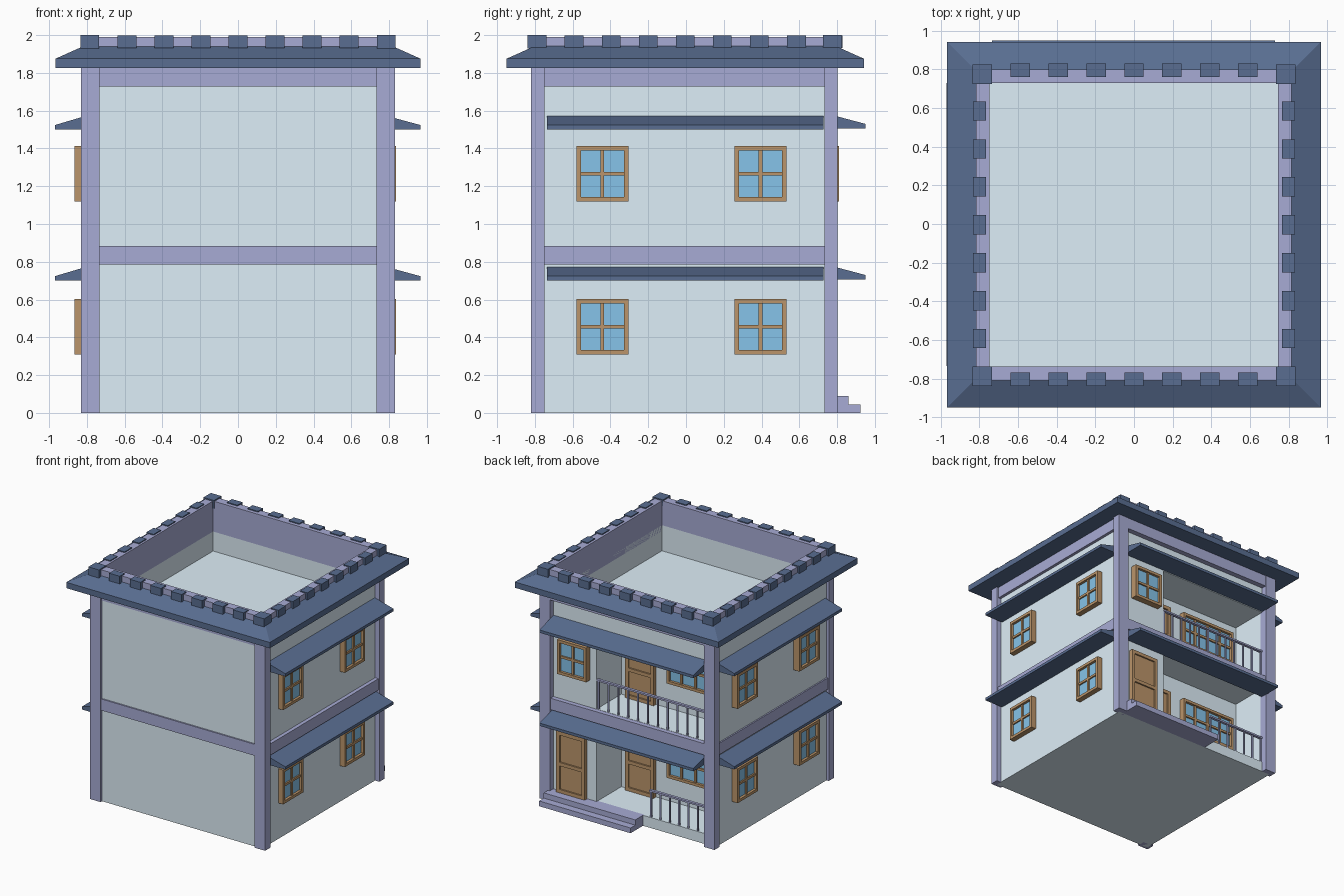
import bpy, bmesh

if "Cube" in bpy.data.objects:
    bpy.data.objects.remove(bpy.data.objects["Cube"])


def material(name, rgb):
    m = bpy.data.materials.new(name)
    m.diffuse_color = (*rgb, 1)
    m.use_nodes = True
    m.node_tree.nodes["Principled BSDF"].inputs["Base Color"].default_value = m.diffuse_color
    return m


WALL = material("wall", (0.73, 0.86, 0.94))
TRIM = material("trim", (0.39, 0.41, 0.66))
ROOF = material("roof", (0.10, 0.155, 0.285))
WOOD = material("wood", (0.50, 0.30, 0.145))
GLASS = material("glass", (0.24, 0.55, 0.82))


def finish(name, bm, mat):
    bmesh.ops.recalc_face_normals(bm, faces=bm.faces)
    me = bpy.data.meshes.new(name)
    bm.to_mesh(me)
    bm.free()
    me.materials.append(mat)
    ob = bpy.data.objects.new(name, me)
    bpy.context.collection.objects.link(ob)
    return ob


def boxes(name, mat, items):
    """One object from boxes given as (x0, x1, y0, y1, z0, z1)."""
    bm = bmesh.new()
    for b in items:
        vs = bmesh.ops.create_cube(bm, size=1)["verts"]
        for v in vs:
            for i in range(3):
                v.co[i] = (b[2 * i] + b[2 * i + 1]) / 2 + v.co[i] * (b[2 * i + 1] - b[2 * i])
    return finish(name, bm, mat)


def on_wall(face, plane, u0, u1, d0, d1, z0, z1):
    """Box on a wall: u along the wall, d outwards from its plane."""
    s = -1 if face == "left" else 1
    a, b = sorted((plane + s * d0, plane + s * d1))
    return (u0, u1, a, b, z0, z1) if face == "back" else (a, b, u0, u1, z0, z1)


def ring(x0, x1, y0, y1, t, z0, z1):
    """Four boxes around a rectangle, thickness t inwards."""
    return [(x0, x1, y0, y0 + t, z0, z1), (x0, x1, y1 - t, y1, z0, z1),
            (x0, x0 + t, y0 + t, y1 - t, z0, z1), (x1 - t, x1, y0 + t, y1 - t, z0, z1)]


def window(name, face, plane, u, z0, width=0.276, cols=2, depth=0.055):
    height = 0.295
    u0, u1, z1, f = u - width / 2, u + width / 2, z0 + height, 0.024
    parts = [(u0, u0 + f, depth, z0, z1), (u1 - f, u1, depth, z0, z1),
             (u0 + f, u1 - f, depth, z0, z0 + f), (u0 + f, u1 - f, depth, z1 - f, z1)]
    zm, bar = (z0 + z1) / 2, depth - 0.01
    parts.append((u0 + f, u1 - f, bar, zm - 0.01, zm + 0.01))
    for i in range(1, cols):
        c = u0 + width * i / cols
        parts.append((c - 0.01, c + 0.01, bar + 0.0002, z0 + f, z1 - f))
    boxes(name + "_frame", WOOD,
          [on_wall(face, plane, a, b, -0.01, d, c, e) for a, b, d, c, e in parts])
    boxes(name + "_glass", GLASS,
          [on_wall(face, plane, u0 + f, u1 - f, -0.01, depth - 0.022, z0 + f, z1 - f)])


def door(name, plane, u0, u1, z0, height=0.525):
    z1, f, zm = z0 + height, 0.03, z0 + height * 0.47
    parts = [(u0, u0 + f, 0.035, z0, z1), (u1 - f, u1, 0.035, z0, z1),
             (u0 + f, u1 - f, 0.035, z0, z0 + f), (u0 + f, u1 - f, 0.035, z1 - f, z1),
             (u0 + f, u1 - f, 0.035, zm - f / 2, zm + f / 2),
             (u0 + f, u1 - f, 0.022, z0 + f, z1 - f)]
    boxes(name, WOOD,
          [on_wall("back", plane, a, b, -0.01, d, c, e) for a, b, d, c, e in parts])


def awning(name, face, plane, reach, half, z):
    """Wedge with a short front fascia, flat underneath."""
    prof = [(plane, z), (reach, z), (reach, z + 0.024), (plane, z + 0.077)]
    bm = bmesh.new()
    rows = []
    for u in (-half, half - 0.006):
        rows.append([bm.verts.new((u, d, h) if face == "back" else (d, u, h)) for d, h in prof])
    for r in rows:
        bm.faces.new(r)
    for i in range(4):
        j = (i + 1) % 4
        bm.faces.new((rows[0][i], rows[0][j], rows[1][j], rows[1][i]))
    finish(name, bm, ROOF)


def railing(name, x0, x1, z0, top, n):
    y = 0.745
    items = [(x0, x1, y - 0.012, y + 0.012, top - 0.015, top)]
    for i in range(n):
        c = x0 + 0.012 + (x1 - x0 - 0.024) * i / (n - 1)
        items.append((c - 0.006, c + 0.006, y - 0.006, y + 0.006, z0 - 0.005, top - 0.01))
    boxes(name, TRIM, items)


# House body with two porch recesses and a sunken roof terrace
BACK, PORCH, RIGHT, LEFT = 0.755, 0.42, 0.79, -0.81
body = boxes("house_body", WALL, [(LEFT, RIGHT, -0.80, BACK, 0, 1.78)])
cuts = [(-0.732, 0.32, PORCH, 1.0, 0.09, 0.78),
        (-0.732, 0.32, PORCH, 1.0, 0.885, 1.50),
        (-0.748, 0.745, -0.738, 0.731, 1.56, 2.2)]
for c in cuts:
    cutter = boxes("cutter", WALL, [c])
    cutter.hide_render = True
    mod = body.modifiers.new("cut", "BOOLEAN")
    mod.operation, mod.solver, mod.object = "DIFFERENCE", "EXACT", cutter
    bpy.context.view_layer.objects.active = body
    bpy.ops.object.modifier_apply(modifier=mod.name)
    bpy.data.objects.remove(cutter)

# Corner columns, floor beam and parapet
boxes("corner_columns", TRIM, [(x, x + 0.1, y, y + 0.07, 0, 1.84)
                               for x in (-0.832, 0.732) for y in (-0.82, 0.732)])
boxes("floor_beam", TRIM, ring(-0.822, 0.822, -0.812, 0.795, 0.06, 0.785, 0.883))
boxes("parapet", TRIM, ring(-0.818, 0.815, -0.808, 0.80, 0.07, 1.728, 1.99))

# Main eaves: hipped ring
bm = bmesh.new()
loops = [[bm.verts.new((sx * x, sy * y - 0.004, z)) for sx, sy in ((-1, -1), (1, -1), (1, 1), (-1, 1))]
         for x, y, z in ((0.81, 0.79, 1.825), (0.967, 0.946, 1.825),
                         (0.967, 0.946, 1.875), (0.81, 0.79, 1.945))]
for k in range(4):
    for i in range(4):
        j = (i + 1) % 4
        a, b = loops[k], loops[(k + 1) % 4]
        bm.faces.new((a[i], a[j], b[j], b[i]))
finish("main_eaves", bm, ROOF)

# Battlement blocks along the parapet
blocks = [(x - 0.05, x + 0.05, y - 0.05, y + 0.05, 1.93, 2.0)
          for x in (-0.785, 0.785) for y in (-0.788, 0.774)]
for i in range(-3, 4):
    c = i * 0.196
    for s in (-1, 1):
        o = s * 0.799
        oy = o - 0.004
        blocks.append((c - 0.05, c + 0.05, oy - 0.034, oy + 0.034, 1.932, 1.998))
        blocks.append((o - 0.034, o + 0.034, c - 0.054, c + 0.046, 1.932, 1.998))
boxes("battlements", ROOF, blocks)

# Awnings and windows on each storey
for floor, za, zw in (("lower", 0.70, 0.308), ("upper", 1.50, 1.118)):
    awning(floor + "_left_awning", "left", -0.79, -0.969, 0.735, za)
    awning(floor + "_right_awning", "right", 0.77, 0.965, 0.735, za)
    awning(floor + "_back_awning", "back", 0.75, 0.95, 0.735, za + 0.006)
    for side, plane, depth in (("left", LEFT, 0.055), ("right", RIGHT, 0.046)):
        for tag, u in (("front", -0.443), ("rear", 0.395)):
            window(f"{floor}_{side}_{tag}_window", side, plane, u, zw, depth=depth)
    window(floor + "_porch_window", "back", PORCH, -0.405, zw, 0.53, 4, 0.045)

# Bay window and doors
window("bay_window", "back", BACK, 0.52, 1.118)
door("bay_door", BACK, 0.41, 0.68, 0.09)
door("lower_porch_door", PORCH, -0.01, 0.26, 0.09)
door("upper_porch_door", PORCH, -0.01, 0.26, 0.885)

# Railings and entrance steps
railing("lower_railing", -0.735, -0.18, 0.09, 0.325, 7)
railing("upper_railing", -0.735, 0.32, 0.88, 1.14, 12)
boxes("entrance_steps", TRIM, [(-0.12, 0.75, 0.74, 0.86, 0, 0.09),
                               (-0.12, 0.75, 0.86, 0.924, 0, 0.045)])
